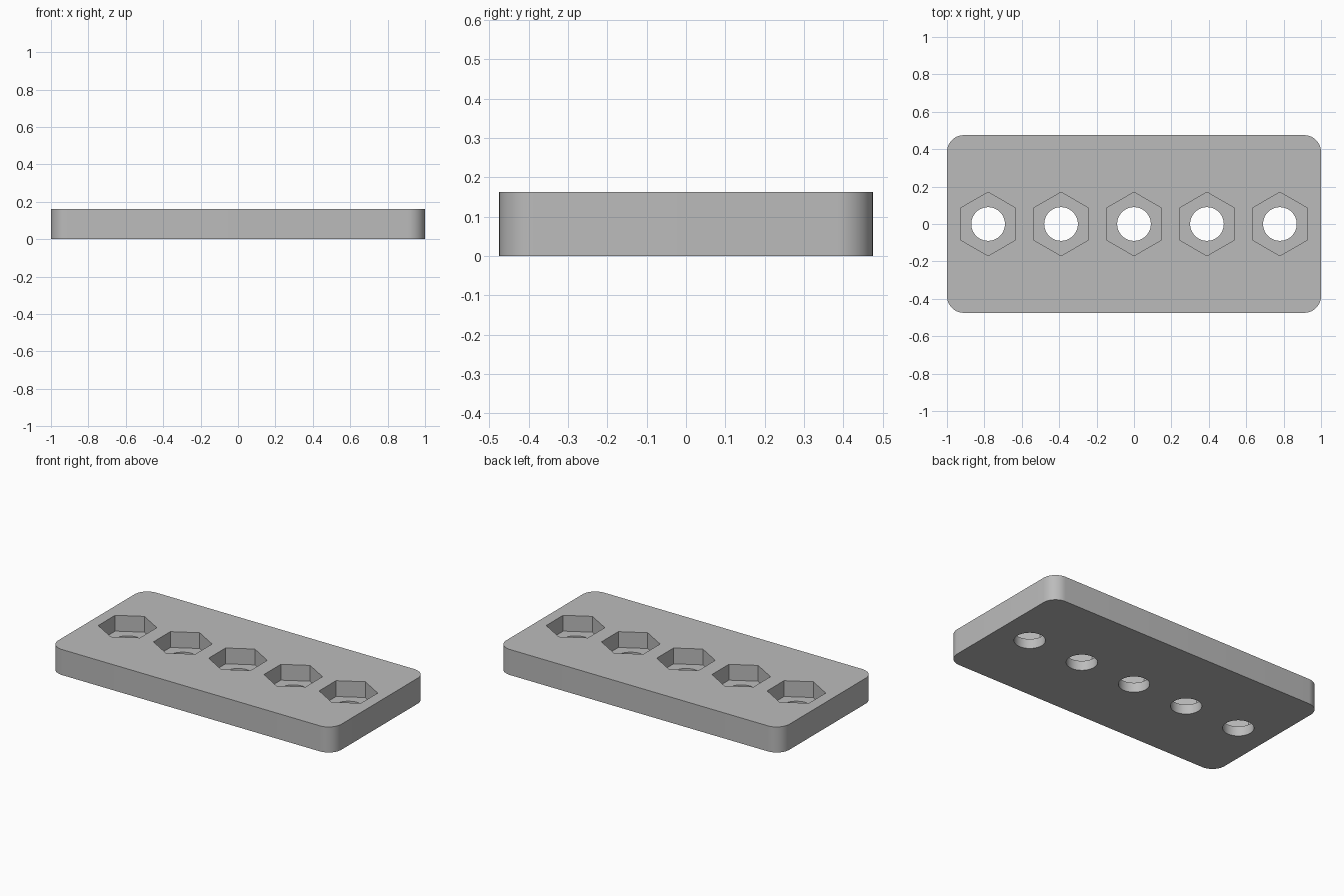
import bpy
import bmesh
from math import radians
from mathutils import Matrix

LENGTH, WIDTH, HEIGHT = 2.0, 0.95, 0.163
CORNER = 0.09
PITCH = 0.39
HEX_RADIUS, HEX_FLOOR = 0.17, 0.062
HOLE_RADIUS = 0.09

cube = bpy.data.objects.get("Cube")
if cube:
    bpy.data.objects.remove(cube, do_unlink=True)

grey = bpy.data.materials.new("plain grey")
grey.use_nodes = True
colour = (0.5, 0.5, 0.5, 1)
grey.diffuse_color = colour
grey.node_tree.nodes["Principled BSDF"].inputs["Base Color"].default_value = colour


def add_object(name, bm):
    mesh = bpy.data.meshes.new(name)
    bm.to_mesh(mesh)
    bm.free()
    mesh.materials.append(grey)
    obj = bpy.data.objects.new(name, mesh)
    bpy.context.collection.objects.link(obj)
    return obj


def prism_row(name, sides, radius, bottom, top):
    """Row of five upright prisms, each with a corner pointing along y."""
    bm = bmesh.new()
    for i in range(-2, 3):
        place = Matrix.Translation((i * PITCH, 0, (bottom + top) / 2))
        turn = Matrix.Rotation(radians(90), 4, "Z")
        bmesh.ops.create_cone(bm, cap_ends=True, segments=sides, radius1=radius,
                              radius2=radius, depth=top - bottom, matrix=place @ turn)
    # make sure a prism corner lies on the y axis
    ahead = max(v.co.y for v in bm.verts)
    if ahead < radius * 0.99:
        for i in range(-2, 3):
            ring = [v for v in bm.verts if abs(v.co.x - i * PITCH) < PITCH / 2]
            bmesh.ops.rotate(bm, verts=ring, cent=(i * PITCH, 0, 0),
                             matrix=Matrix.Rotation(radians(180 / sides), 3, "Z"))
    obj = add_object(name, bm)
    obj.hide_render = True
    return obj


# Plate with rounded upright corners
bm = bmesh.new()
bmesh.ops.create_cube(bm, size=1)
bmesh.ops.scale(bm, vec=(LENGTH, WIDTH, HEIGHT), verts=bm.verts)
bmesh.ops.translate(bm, vec=(0, 0, HEIGHT / 2), verts=bm.verts)
upright = [e for e in bm.edges if abs(e.verts[0].co.z - e.verts[1].co.z) > HEIGHT / 2]
bmesh.ops.bevel(bm, geom=upright, offset=CORNER, offset_type="OFFSET",
                segments=12, profile=0.5, affect="EDGES")
plate = add_object("plate", bm)

# Through holes and hexagonal pockets
cutters = [prism_row("hole_cutter", 48, HOLE_RADIUS, -0.1, HEIGHT + 0.1),
           prism_row("pocket_cutter", 6, HEX_RADIUS, HEX_FLOOR, HEIGHT + 0.1)]
bpy.ops.object.select_all(action="DESELECT")
plate.select_set(True)
bpy.context.view_layer.objects.active = plate
for cutter in cutters:
    cut = plate.modifiers.new(cutter.name, "BOOLEAN")
    cut.operation = "DIFFERENCE"
    cut.solver = "EXACT"
    cut.object = cutter
    bpy.ops.object.modifier_apply(modifier=cut.name)
    bpy.data.objects.remove(cutter, do_unlink=True)

# Smooth corners and bores, crisp edges elsewhere
bpy.ops.object.shade_smooth_by_angle(angle=radians(30))
